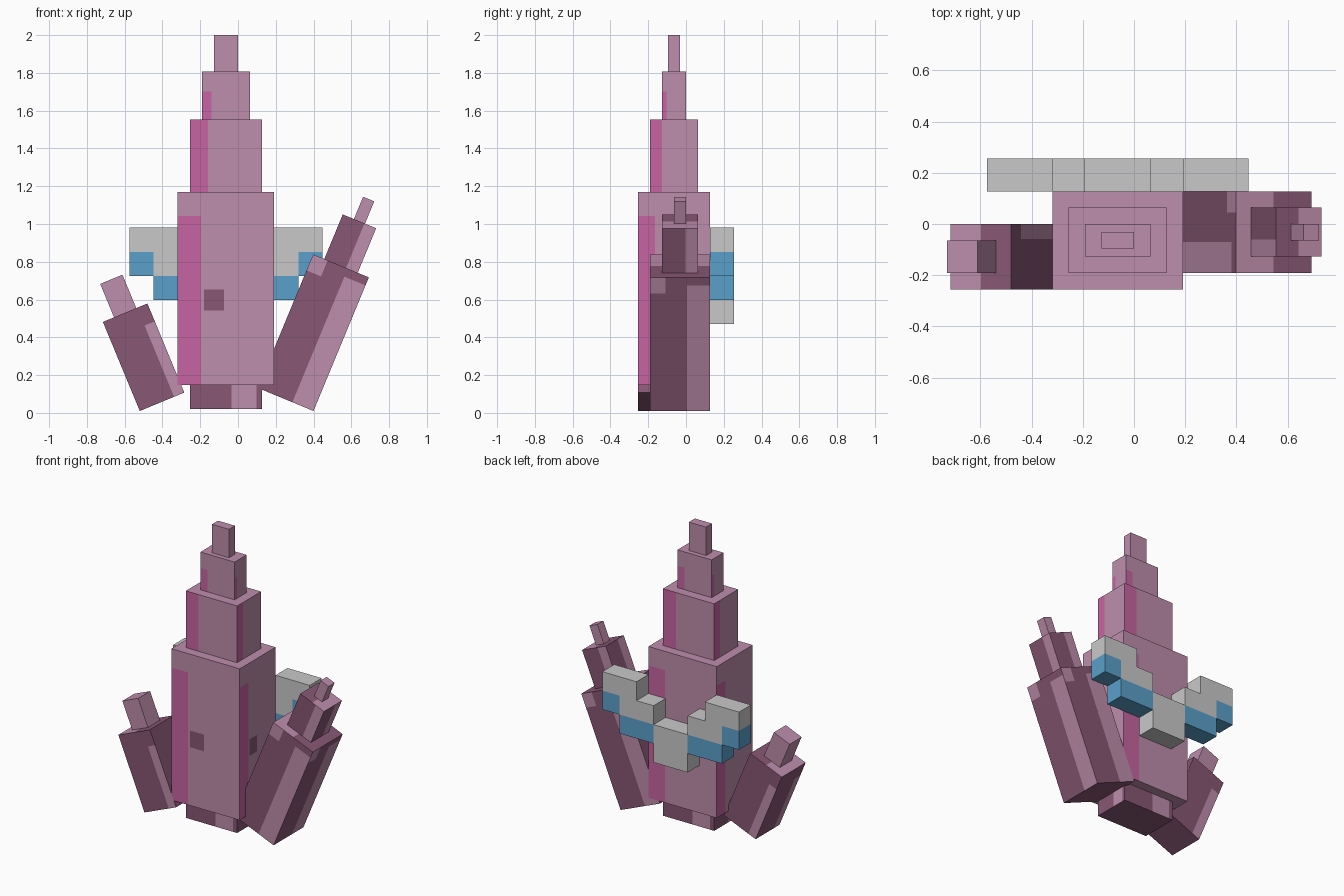
import bpy, bmesh, math
from mathutils import Matrix, Vector

if "Cube" in bpy.data.objects:
    bpy.data.objects.remove(bpy.data.objects["Cube"])

P = 0.0638  # grid unit


def lin(c):
    c /= 255
    return c / 12.92 if c <= 0.04045 else ((c + 0.055) / 1.055) ** 2.4


MATS = []
for name, rgb in [("light mauve", (190, 141, 172)), ("dark mauve", (136, 87, 116)),
                  ("hot pink", (198, 100, 161)), ("pale grey", (201, 201, 201)),
                  ("sky blue", (91, 160, 203))]:
    m = bpy.data.materials.new(name)
    m.diffuse_color = (*[lin(c) for c in rgb], 1)
    m.use_nodes = True
    m.node_tree.nodes["Principled BSDF"].inputs["Base Color"].default_value = m.diffuse_color
    MATS.append(m)
LIGHT, DARK, PINK, GREY, BLUE = range(5)


def finish(name, bm):
    bmesh.ops.remove_doubles(bm, verts=bm.verts, dist=1e-5)
    me = bpy.data.meshes.new(name)
    for m in MATS:
        me.materials.append(m)
    bm.to_mesh(me)
    bm.free()
    ob = bpy.data.objects.new(name, me)
    bpy.context.collection.objects.link(ob)
    return ob


def block(name, lo, hi, base=LIGHT, patches=(), top=(LIGHT, LIGHT), bottom=None,
          frame=Matrix()):
    """Box whose four walls repeat the same patches: (left, right, low, high, colour)
    as fractions of the wall seen from outside."""
    bm = bmesh.new()
    (x0, y0, z0), (x1, y1, z1) = lo, hi

    def quad(pts, mat):
        f = bm.faces.new([bm.verts.new(frame @ Vector(p)) for p in pts])
        f.material_index = mat

    us = sorted({0, 1, *[v for p in patches for v in p[:2]]})
    vs = sorted({0, 1, *[v for p in patches for v in p[2:4]]})
    ring = [(x0, y0), (x1, y0), (x1, y1), (x0, y1)]
    for i in range(4):
        a, b = Vector(ring[i]), Vector(ring[(i + 1) % 4])
        for u0, u1 in zip(us, us[1:]):
            for v0, v1 in zip(vs, vs[1:]):
                uc, vc, mat = (u0 + u1) / 2, (v0 + v1) / 2, base
                for p in patches:
                    if p[0] < uc < p[1] and p[2] < vc < p[3]:
                        mat = p[4]
                quad([(*a.lerp(b, u), z0 + (z1 - z0) * v)
                      for u, v in ((u0, v0), (u1, v0), (u1, v1), (u0, v1))], mat)
    # cap split in two halves along x, then the underside
    xm = (x0 + x1) / 2
    for a, b, mat in ((x0, xm, top[0]), (xm, x1, top[1])):
        quad([(a, y0, z1), (b, y0, z1), (b, y1, z1), (a, y1, z1)], mat)
    if bottom is not None:
        quad([(x0, y0, z0), (x0, y1, z0), (x1, y1, z0), (x1, y0, z0)], bottom)
    return finish(name, bm)


# central tower: foot, body and three shrinking tiers
block("tower_foot", (-4*P, -3*P, 0.02), (2*P, P, 0.148), DARK,
      [(.58, .92, 0, 1, LIGHT)], bottom=DARK)
block("tower_body", (-5*P, -4*P, 0.148), (3*P, 2*P, 1.17), LIGHT,
      [(0, .24, 0, .875, PINK), (.27, .48, .385, .495, DARK)], bottom=LIGHT)
block("tower_tier_1", (-4*P, -3*P, 1.17), (2*P, P, 1.553), LIGHT, [(0, .25, 0, 1, PINK)])
block("tower_tier_2", (-3*P, -2*P, 1.553), (P, 0, 1.808), LIGHT, [(0, .2, 0, .58, PINK)])
block("tower_tip", (-2*P, -1.5*P, 1.808), (0, -.5*P, 2.0))

# right leaning crystal
tilt = math.radians(22.5)
right = Matrix.Translation((0.105, 0, 0.132)) @ Matrix.Rotation(tilt, 4, 'Y')
block("right_crystal", (0, -3*P, 0), (5*P, 2*P, 12*P), DARK,
      [(.62, 1, 0, .94, LIGHT), (0, .26, .88, 1, LIGHT)], (LIGHT, DARK), DARK, right)
block("right_crystal_tier", (P, -2*P, 12*P), (4*P, P, 16*P), DARK,
      [(.65, 1, 0, 1, LIGHT)], (DARK, LIGHT), None, right)
block("right_crystal_tip", (2*P, -P, 16*P), (3*P, 0, 18*P), frame=right)

# left leaning crystal
left = Matrix.Translation((-0.52, 0, 0.01)) @ Matrix.Rotation(-tilt, 4, 'Y')
block("left_crystal", (0, -4*P, 0), (4*P, 0, 8*P), DARK,
      [(.77, 1, 0, .8, LIGHT)], (LIGHT, DARK), DARK, left)
block("left_crystal_tip", (P, -3*P, 8*P), (3*P, -P, 11*P), frame=left)

# stepped crescent on the back: columns of cells, bottom cell first
bm = bmesh.new()
columns = [(2, [BLUE, GREY]), (1, [BLUE, GREY, GREY]), (1, [BLUE, GREY]), (0, [GREY, GREY])]
columns += columns[::-1]
C, X0, Z0, Y0 = 2*P, -9*P, 0.47, 2*P
for i, (start, cells) in enumerate(columns):
    for j, mat in enumerate(cells):
        x, z = X0 + i*C, Z0 + (start + j)*C
        f = bm.faces.new([bm.verts.new((x + a*C, Y0, z + b*C))
                          for a, b in ((0, 0), (1, 0), (1, 1), (0, 1))])
        f.material_index = mat
bmesh.ops.remove_doubles(bm, verts=bm.verts, dist=1e-4)
fronts = bm.faces[:]
ext = bmesh.ops.extrude_face_region(bm, geom=fronts, use_keep_orig=True)
bmesh.ops.translate(bm, vec=(0, C, 0),
                    verts=[g for g in ext["geom"] if isinstance(g, bmesh.types.BMVert)])
bmesh.ops.recalc_face_normals(bm, faces=bm.faces)
for f in bm.faces:  # rim takes the colour of the cell it borders
    if abs(f.normal.y) < 0.5:
        for e in f.edges:
            for n in e.link_faces:
                if abs(n.normal.y) > 0.5:
                    f.material_index = n.material_index
finish("back_crescent", bm)
